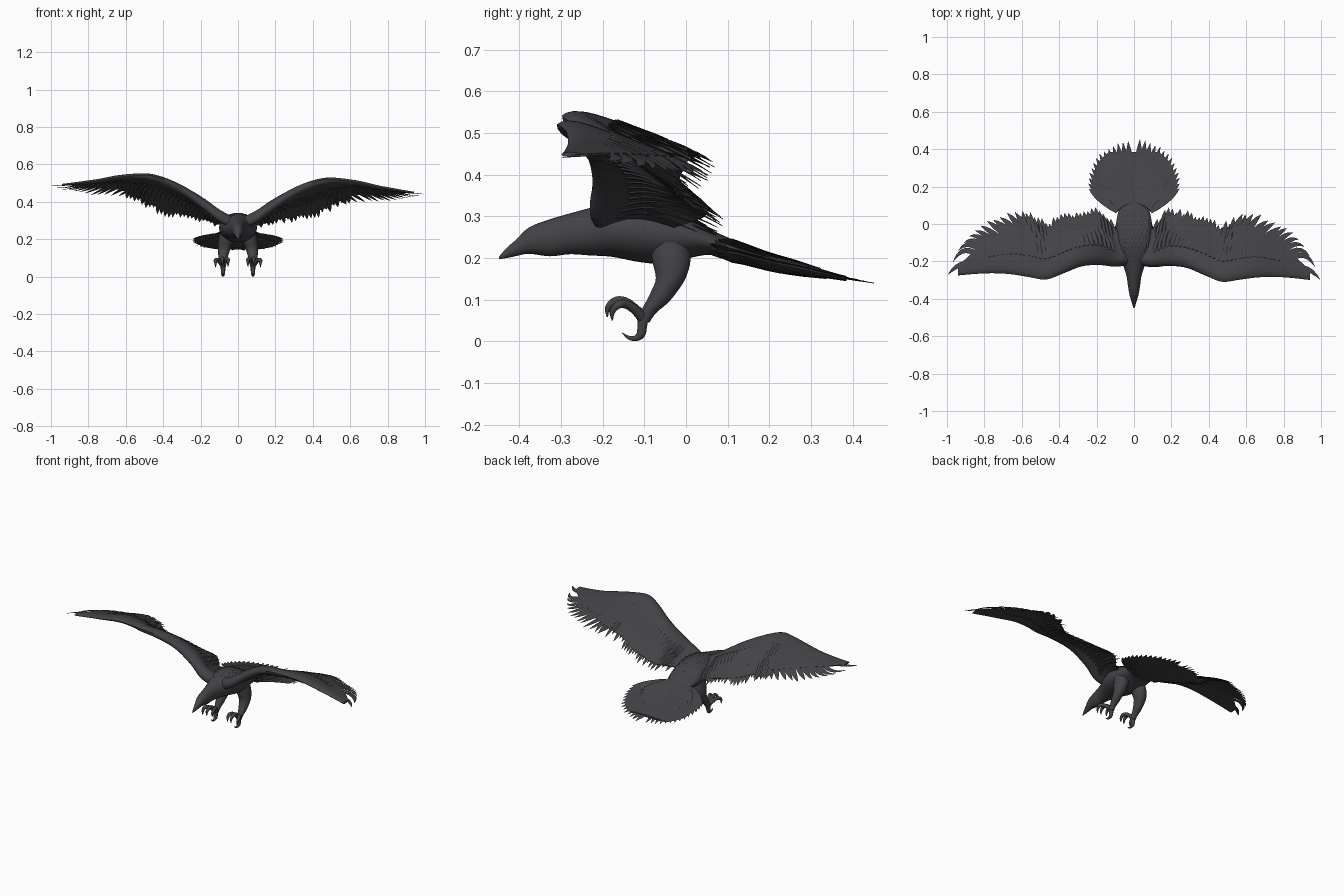
import bpy, bmesh, math, random
from mathutils import Vector

if "Cube" in bpy.data.objects:
    bpy.data.objects.remove(bpy.data.objects["Cube"])

random.seed(4)
plumage = bpy.data.materials.new("charcoal plumage")
plumage.diffuse_color = (0.056, 0.055, 0.062, 1)
plumage.use_nodes = True
plumage.node_tree.nodes["Principled BSDF"].inputs["Base Color"].default_value = plumage.diffuse_color


def finish(bm, name, sharp=0.9):
    bmesh.ops.recalc_face_normals(bm, faces=bm.faces)
    me = bpy.data.meshes.new(name)
    bm.to_mesh(me)
    bm.free()
    me.materials.append(plumage)
    me.shade_smooth()
    me.set_sharp_from_angle(angle=sharp)
    ob = bpy.data.objects.new(name, me)
    bpy.context.collection.objects.link(ob)
    return ob


def interp(table, t):
    """Smooth lookup in a table whose first column is the key."""
    t = min(max(t, table[0][0]), table[-1][0])
    i = max(k for k in range(len(table) - 1) if table[k][0] <= t)
    a, b = table[i], table[i + 1]
    p, n = table[max(i - 1, 0)], table[min(i + 2, len(table) - 1)]
    d = b[0] - a[0]
    u = (t - a[0]) / d
    out = []
    for k in range(1, len(a)):
        m0 = (b[k] - p[k]) / (b[0] - p[0]) * d
        m1 = (n[k] - a[k]) / (n[0] - a[0]) * d
        out.append((2*u**3 - 3*u*u + 1) * a[k] + (u**3 - 2*u*u + u) * m0
                   + (3*u*u - 2*u**3) * b[k] + (u**3 - u*u) * m1)
    return out


def loft(bm, rings):
    vs = [[bm.verts.new(p) for p in r] for r in rings]
    n = len(vs[0])
    for a, b in zip(vs, vs[1:]):
        for i in range(n):
            bm.faces.new((a[i], a[(i + 1) % n], b[(i + 1) % n], b[i]))
    bm.faces.new(vs[0])
    bm.faces.new(vs[-1])


def ellipse(c, u, v, n=20):
    return [c + u * math.cos(2 * math.pi * i / n) + v * math.sin(2 * math.pi * i / n)
            for i in range(n)]


def body_loft(table, start, end, steps, name):
    bm = bmesh.new()
    rings = []
    for i in range(steps + 1):
        y = start + (end - start) * i / steps
        top, bot, w = interp(table, y)
        rings.append(ellipse(Vector((0, y, (top + bot) / 2)), Vector((w, 0, 0)),
                             Vector((0, 0, (top - bot) / 2)), 28))
    loft(bm, rings)
    return finish(bm, name)


def blade(bm, path, width, up, roll=0.15, thick=0.004):
    """One feather: a thin pointed blade with a raised shaft."""
    rings = []
    n = len(path) - 1
    for i, p in enumerate(path):
        u = i / n
        t = (path[min(i + 1, n)] - path[max(i - 1, 0)]).normalized()
        side = t.cross(up).normalized()
        nor = side.cross(t)
        side = (side + nor * roll).normalized()
        w = width * min(1, 0.6 + u) * max(0.04, 1 - u ** 5)
        h = thick * (1 - 0.8 * u)
        rings.append([p - side * w, p + nor * h, p + side * w, p - nor * h])
    loft(bm, rings)


# Body with head and beak: y, top, bottom, half width
BODY = [(-.449, .203, .197, .003), (-.43, .225, .2, .009), (-.41, .242, .204, .015),
        (-.379, .272, .21, .024), (-.326, .293, .204, .033), (-.278, .307, .209, .04),
        (-.23, .32, .206, .055), (-.18, .332, .203, .08), (-.11, .337, .19, .1),
        (-.04, .325, .185, .1), (.01, .3, .2, .095), (.06, .268, .207, .085),
        (.11, .245, .19, .07), (.16, .222, .185, .04)]
body_loft(BODY, -.449, .16, 50, "body_and_head")

# Tail sheet and its fan of feathers
TAIL = [(.02, .265, .225, .06), (.08, .25, .2, .09), (.13, .235, .19, .12),
        (.2, .21, .172, .18), (.27, .19, .16, .21), (.33, .172, .152, .19),
        (.38, .158, .145, .14), (.46, .143, .133, .05)]
body_loft(TAIL, .02, .385, 24, "tail_base")
bm = bmesh.new()
for s in (-1, 1):
    for layer, count, reach in ((0, 14, 1), (1, 9, .72), (-1, 9, .75)):
        for i in range(count):
            a = .07 + .84 * i / (count - 1)
            r = (.454 - .17 * a * a) * reach * random.uniform(.97, 1)
            path = []
            for k in range(9):
                q = .11 + (r - .11) * k / 8
                x, y = q * math.sin(a), q * math.cos(a)
                top, bot, w = interp(TAIL, y)
                lift = layer * ((top - bot) / 2 * math.sqrt(max(0, 1 - (x / w) ** 2)) + .001)
                path.append(Vector((s * x, y, (top + bot) / 2 + .12 * x * x + lift)))
            blade(bm, path, .022 if layer else .024, Vector((0, .2, 1)), .15 * s)
finish(bm, "tail_feathers", .6)

# Small overlapping feathers on the back
bm = bmesh.new()
for row in range(11):
    y = -.2 + row * .024
    for j in range(-3, 4):
        x = (j + (row % 2) * .5) * .02
        path = []
        for k in range(5):
            yy = y + .035 * k / 4
            top, bot, w = interp(BODY, yy)
            z = (top + bot) / 2 + (top - bot) / 2 * math.sqrt(max(0, 1 - (x / w) ** 2))
            path.append(Vector((x, yy, z - .002 + .006 * k / 4)))
        blade(bm, path, .009, Vector((0, 0, 1)), 0, .003)
finish(bm, "back_feathers", .6)

# Wings: x, leading y, leading z, trailing y, trailing z, half thickness
WING = [(.03, -.22, .285, .02, .275, .03), (.1, -.23, .325, .0, .265, .035),
        (.18, -.222, .385, .08, .285, .034), (.28, -.23, .455, .07, .30, .03),
        (.38, -.27, .505, .045, .315, .026), (.47, -.303, .53, .01, .35, .022),
        (.55, -.293, .528, .045, .395, .018), (.65, -.278, .515, .06, .415, .015),
        (.75, -.273, .495, .015, .42, .012), (.85, -.278, .48, -.04, .43, .009),
        (.93, -.286, .47, -.14, .445, .006), (.995, -.292, .465, -.275, .46, .003)]
THICK = [(0, 0), (.02, .5), (.06, .85), (.13, 1), (.25, .75), (.45, .32), (.7, .15), (1, .06)]


def wing_point(s, x, c, face=0, gap=0.0):
    """Point on the wing: c runs front to back, face +1 top, -1 underside."""
    yl, zl, yt, zt, t = interp(WING, x)
    dy, dz = yt - yl, zt - zl
    ln = math.hypot(dy, dz)
    off = .1 * ln * 4 * c * (1 - c) * .6 + face * (t * interp(THICK, c)[0] + gap)
    y = yl + dy * c - dz / ln * off
    z = zl + dz * c + dy / ln * off
    # the bird banks slightly to one side
    return Vector((s * x, y - .013 * s * x, z - .0225 * s * x))


def wing_feather(bm, s, a, b, width, face=0, gap=0.0):
    path = [wing_point(s, a[0] + (b[0] - a[0]) * k / 8, a[1] + (b[1] - a[1]) * k / 8, face, gap)
            for k in range(9)]
    blade(bm, path, width, Vector((0, .4, 1)), -.15 * s)


CH = [0, .02, .06, .13, .2, .3, .45, .6, .8, 1]
for s, side in ((-1, "left"), (1, "right")):
    bm = bmesh.new()
    rings = []
    for i in range(45):
        x = .03 + .91 * i / 44
        end = .88 if x < .5 else .88 - .5 * ((x - .5) / .44) ** 1.3
        ring = [wing_point(s, x, c * end, 1) for c in CH]
        ring += [wing_point(s, x, c * end, -1) for c in reversed(CH[1:])]
        rings.append(ring)
    loft(bm, rings)
    finish(bm, side + "_wing")

    bm = bmesh.new()
    # secondary flight feathers
    for i in range(24):
        x = .11 + .47 * i / 23
        wing_feather(bm, s, (x - .01, .4), (x + .015, random.uniform(.93, 1.03)), .019)
    # primary flight feathers fanning to the tip
    for i in range(13):
        u = i / 12
        tip = .58 + .415 * u ** .8
        wing_feather(bm, s, (.46 + .36 * u, .4 - .25 * u),
                     (tip, random.uniform(.97, 1.03) if i < 12 else .5), .021 - .006 * u)
    # covert rows above and below
    for face in (1, -1):
        for i in range(30):
            x = .12 + .66 * i / 29
            wing_feather(bm, s, (x - .01, .3), (x + .02, random.uniform(.62, .7)), .017,
                         face, 0 if face > 0 else .003)
    finish(bm, side + "_wing_feathers", .6)


# Legs and taloned feet
def tube(bm, pts, radii):
    table = [(i, *p, r) for i, (p, r) in enumerate(zip(pts, radii))]
    n = (len(pts) - 1) * 4
    data = [interp(table, i / 4) for i in range(n + 1)]
    cs = [Vector(d[:3]) for d in data]
    rings = []
    for i, c in enumerate(cs):
        t = (cs[min(i + 1, n)] - cs[max(i - 1, 0)]).normalized()
        u = Vector((1, 0, 0))
        u = (u - t * u.dot(t)).normalized()
        rings.append(ellipse(c, u * data[i][3], t.cross(u) * data[i][3], 10))
    loft(bm, rings)


# leg: height, x, y, half width, half depth
LEG = [(.045, .08, -.102, .013, .014), (.07, .08, -.09, .017, .02), (.09, .08, -.072, .022, .027),
       (.12, .078, -.052, .028, .032), (.15, .074, -.037, .034, .036),
       (.19, .066, -.035, .04, .046), (.24, .055, -.04, .042, .05)]
for s, side in ((-1, "left"), (1, "right")):
    bm = bmesh.new()
    rings = []
    for i in range(21):
        z = .045 + .195 * i / 20
        x, y, rx, ry = interp(LEG, z)
        rings.append(ellipse(Vector((s * x, y, z)), Vector((rx, 0, 0)), Vector((0, ry, 0)), 18))
    loft(bm, rings)
    finish(bm, side + "_leg")

    bm = bmesh.new()
    # three raised front toes with hooked claws
    for dx, reach, drop in ((-.027, .88, .004), (.004, 1, 0), (.04, .86, .008)):
        shape = [(-.0, .055), (-.02, .078), (-.045, .096), (-.068, .096), (-.085, .08), (-.086, .058)]
        pts = [(s * (.08 + dx * min(1, k / 3)), -.103 + y * reach, z - drop * min(1, k / 2))
               for k, (y, z) in enumerate(shape)]
        tube(bm, pts, (.014, .012, .011, .01, .007, .0015))
    # hanging hind toe
    tube(bm, [(s * .08, y, z) for y, z in
              ((-.103, .06), (-.105, .035), (-.109, .016), (-.122, .007), (-.138, .009), (-.153, .02))],
         (.014, .012, .011, .007, .0045, .001))
    finish(bm, side + "_foot")
